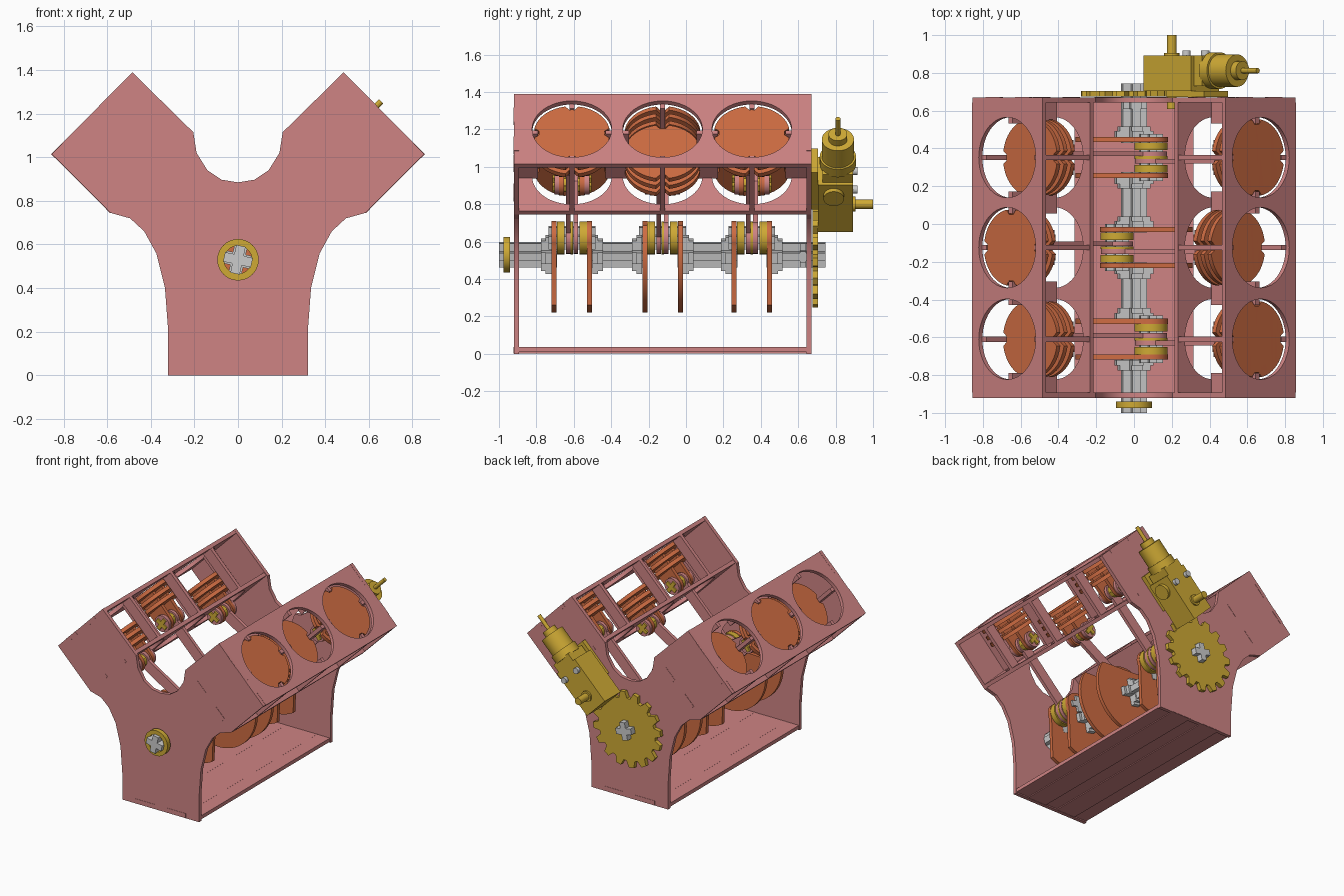
import bpy, bmesh
from math import sin, cos, pi, radians, sqrt
from mathutils import Vector, Matrix

if "Cube" in bpy.data.objects:
    bpy.data.objects.remove(bpy.data.objects["Cube"])

R2 = sqrt(2)
CZ = 0.53                       # crankshaft height
T = 0.027                       # sheet thickness
CYL = (-0.61, -0.125, 0.352)    # cylinder positions along y
THROW, ROD, WRIST = 0.127, 0.553, 0.24
XA, YA, ZA = Vector((1, 0, 0)), Vector((0, 1, 0)), Vector((0, 0, 1))


def material(name, rgb):
    m = bpy.data.materials.new(name)
    m.diffuse_color = (*rgb, 1)
    m.use_nodes = True
    m.node_tree.nodes["Principled BSDF"].inputs["Base Color"].default_value = m.diffuse_color
    return m


PINK = material("pink_sheet", (0.62, 0.23, 0.23))
ORANGE = material("orange_sheet", (0.62, 0.15, 0.055))
YELLOW = material("yellow_plastic", (0.62, 0.40, 0.035))


def arc(r, a0, a1, n, c=(0, 0)):
    return [(c[0] + r * cos(radians(a0 + (a1 - a0) * i / n)),
             c[1] + r * sin(radians(a0 + (a1 - a0) * i / n))) for i in range(n + 1)]


def circle(r, c=(0, 0), n=40):
    return arc(r, 0, 360, n, c)[:-1]


def rect(x0, x1, y0, y1):
    return [(x0, y0), (x1, y0), (x1, y1), (x0, y1)]


def cross(r, w=0.02, tilt=-12):
    pts = []
    for k in range(4):
        c, s = cos(radians(90 * k + tilt)), sin(radians(90 * k + tilt))
        pts += [(c * x - s * y, s * x + c * y) for x, y in ((w, -w), (r, -w), (r, w))]
    return pts


def frame(o, x, y):
    x, y = Vector(x), Vector(y)
    return Matrix.Translation(o) @ Matrix((x, y, x.cross(y))).transposed().to_4x4()


def sheet(name, loops, mtx, t=T, mat=None):
    """Outline with holes, extruded to thickness t about the frame's plane."""
    cu = bpy.data.curves.new(name, 'CURVE')
    cu.dimensions, cu.fill_mode, cu.extrude = '2D', 'BOTH', t / 2
    for loop in loops:
        sp = cu.splines.new('POLY')
        sp.points.add(len(loop) - 1)
        for p, (x, y) in zip(sp.points, loop):
            p.co = (x, y, 0, 1)
        sp.use_cyclic_u = True
    tmp = bpy.data.objects.new(name + "_tmp", cu)
    bpy.context.scene.collection.objects.link(tmp)
    dg = bpy.context.evaluated_depsgraph_get()
    me = bpy.data.meshes.new_from_object(tmp.evaluated_get(dg))
    bpy.data.objects.remove(tmp)
    bpy.data.curves.remove(cu)
    bm = bmesh.new()
    bm.from_mesh(me)
    bmesh.ops.remove_doubles(bm, verts=bm.verts, dist=1e-5)
    bm.transform(mtx)
    bmesh.ops.recalc_face_normals(bm, faces=bm.faces)
    bm.to_mesh(me)
    bm.free()
    me.materials.clear()
    if mat:
        me.materials.append(mat)
    ob = bpy.data.objects.new(name, me)
    bpy.context.scene.collection.objects.link(ob)
    return ob


def along_y(name, loops, y0, y1, mat=None, x=0, z=CZ):
    return sheet(name, loops, frame((x, (y0 + y1) / 2, z), XA, ZA), y1 - y0, mat)


# End plates with the Y-shaped outline
half = [(0.32, 0), (0.32, 0.2), (0.335, 0.4), (0.375, 0.56), (0.43, 0.66), (0.495, 0.72),
        (0.585, 0.745), (0.855, 1.015), (0.485, 1.39), (0.205, 1.115), (0.19, 1.02),
        (0.14, 0.94), (0.075, 0.897)]
outline = half + [(0, 0.885)] + [(-x, z) for x, z in reversed(half)]
for name, y in (("front_plate", -0.92), ("back_plate", 0.643)):
    along_y(name, [outline, circle(0.066, (0, CZ))], y, y + T, PINK, z=0)

# Base with finger tabs
sheet("base_plate", [rect(-0.316, 0.316, -0.893, 0.643)], frame((0, 0, 0.022), XA, YA), T, PINK)
for s in (-1, 1):
    sheet("base_tab", [rect(s * 0.13 - 0.08, s * 0.13 + 0.08, -0.922, 0.672)],
          frame((0, 0, 0.019), XA, YA), 0.034, PINK)

# Cylinder banks: deck, lower plate, and guides around every bore
for s in (-1, 1):
    U, V = Vector((s, 0, 1)) / R2, Vector((-s, 0, 1)) / R2
    O = Vector((0, 0, CZ))
    bores = [circle(0.213, (y, 0), 48) for y in CYL]
    for name, d in (("deck_plate", 0.936), ("lower_plate", 0.58)):
        m = frame(O + U * d, YA, V)
        sheet(name, [rect(-0.893, 0.643, -0.264, 0.264)] + bores, m, T, PINK)
        for v in (-0.11, 0.11):
            for y0, y1 in ((-0.922, -0.89), (0.64, 0.672)):
                sheet("plate_tab", [rect(y0, y1, v - 0.053, v + 0.053)], m, T, PINK)
    ends = [-0.893] + [y + k for y in CYL for k in (-0.18, 0.18)] + [0.643]
    for y0, y1 in zip(ends[::2], ends[1::2]):
        sheet("bore_web", [rect(y0, y1, 0.59, 0.925)], frame(O, YA, U), T, PINK)
    for y in CYL:
        for v in (-1, 1):
            sheet("bore_guide", [rect(0.59, 0.925, *sorted((v * 0.18, v * 0.262)))],
                  frame(O + YA * y, U, V), T, PINK)

# Pistons and connecting rods, placed by slider-crank geometry
notched = [(r * cos(k * pi / 36), r * sin(k * pi / 36)) for k in range(72)
           for r in ((0.176,) if k % 18 in (0, 1, 17) else (0.203,))]
for i, y in enumerate(CYL):
    side = -1 if i == 1 else 1
    D = Vector((side, 0, 1)) / R2
    O = Vector((0, y, CZ))
    pin = O + D * THROW
    for s in (-1, 1):
        U, V = Vector((s, 0, 1)) / R2, Vector((-s, 0, 1)) / R2
        pu, pv = (pin - O).dot(U), (pin - O).dot(V)
        wd = pu + sqrt(ROD ** 2 - pv ** 2)
        wrist, top = O + U * wd, wd + WRIST
        for k, name in enumerate(("piston_crown", "piston_ring", "piston_skirt")):
            sheet(name, [notched], frame(O + U * (top - T / 2 - k * 0.054), YA, V), T, ORANGE)
        for dy in (-0.055, 0.055):
            sheet("piston_bracket", [arc(0.065, 90, 270, 14) + [(WRIST - 0.02, -0.075),
                  (WRIST - 0.02, 0.075)]], frame(wrist + YA * dy, U, V), T, ORANGE)
            sheet("wrist_hub", [circle(0.06, n=28)],
                  frame(wrist + YA * dy * 1.45, U, V), T, PINK)
        sheet("wrist_bush", [circle(0.045, n=24)], frame(wrist, U, V), 0.085, YELLOW)
        sheet("wrist_pin", [cross(0.045, 0.014)], frame(wrist, U, V), 0.21, YELLOW)
        w = wrist - pin
        X = w.normalized()
        rod = arc(0.085, 30, 330, 26) + arc(0.058, -45, 45, 10, (w.length, 0))
        rod = arc(0.085, 28, 332, 26) + arc(0.058, -136, 136, 18, (w.length, 0))
        sheet("connecting_rod", [rod], frame(pin - YA * s * 0.02, X, X.cross(YA)), 0.025, PINK)
    # Crank throw: cheeks, pin and spacer bushes
    cheek = arc(0.09, -75, 75, 16, (THROW, 0)) + arc(0.31, 105, 255, 36)
    for dy in (-0.095, 0.095):
        sheet("crank_cheek", [cheek], frame(O + YA * dy, D, D.cross(YA)), T, ORANGE)
    for y0, y1 in ((-0.08, -0.04), (-0.007, 0.007), (0.04, 0.08)):
        along_y("pin_bush", [circle(0.088, n=32)], y + y0, y + y1, YELLOW, pin.x, pin.z)
    along_y("crank_pin", [cross(0.06)], y - 0.125, y + 0.125, None, pin.x, pin.z)
    # Flared cross hubs on the outer faces of the cheeks
    for e in (-1, 1):
        for r, a, b in ((0.1, 0.109, 0.14), (0.082, 0.14, 0.165)):
            y0, y1 = sorted((y + e * a, y + e * b))
            along_y("crank_hub", [cross(r, 0.03)], y0, y1)

# Main axle segments, front collar and rear gear
for y0, y1 in ((-1.0, -0.69), (-0.53, -0.205), (-0.045, 0.275), (0.43, 0.745)):
    along_y("main_axle", [cross(0.065, 0.022)], y0, y1)
along_y("rear_hub", [cross(0.064, 0.03)], 0.61, 0.642)
along_y("front_collar", [circle(0.095), circle(0.064)], -0.975, -0.94, YELLOW)
gear = [(r * cos((k + f) * pi / 8), r * sin((k + f) * pi / 8)) for k in range(16)
        for f, r in ((0.02, 0.235), (0.28, 0.235), (0.46, 0.282), (0.84, 0.282))]
along_y("drive_gear", [gear, cross(0.068, 0.024)], 0.676, 0.705, YELLOW)

# Gear motor, leaning along the right bank
U, V = Vector((1, 0, 1)) / R2, Vector((-1, 0, 1)) / R2
P = Vector((0.2, 0, 0.8))


def motor_part(name, loop, y0, y1, mat=YELLOW):
    sheet(name, [loop], frame(P + YA * (y0 + y1) / 2, U, V), y1 - y0, mat)


def motor_round(name, r, d0, d1, y=0.812, n=36):
    sheet(name, [circle(r, n=n)], frame(P + YA * y + U * (d0 + d1) / 2, YA, V), d1 - d0, YELLOW)


motor_part("gearbox", rect(-0.105, 0.25, -0.105, 0.105), 0.705, 0.893)
motor_part("gearbox_backing", rect(0.05, 0.33, -0.09, 0.09), 0.672, 0.705)
motor_part("gearbox_neck", rect(0.25, 0.31, -0.085, 0.085), 0.73, 0.893)
motor_part("output_shaft", circle(0.026, n=20), 0.61, 1.0)
motor_part("output_boss", circle(0.04, n=24), 0.89, 0.905)
for v in (-0.07, 0.07):
    motor_part("gearbox_screw", circle(0.022, (0.18, v), 16), 0.89, 0.918, None)
sheet("side_boss", [circle(0.055, n=28)], frame(P + YA * 0.79 + U * 0.17 - V * 0.115, YA, U),
      0.03, YELLOW)
motor_round("motor_collar", 0.097, 0.3, 0.36)
motor_round("motor_body", 0.086, 0.35, 0.49)
motor_round("motor_cap", 0.05, 0.48, 0.53)
motor_round("motor_tail", 0.014, 0.53, 0.645, n=12)

# Smooth round walls, keep sheet edges sharp
bpy.ops.object.select_all(action='SELECT')
bpy.context.view_layer.objects.active = bpy.context.scene.objects[0]
bpy.ops.object.shade_smooth_by_angle(angle=radians(25))
